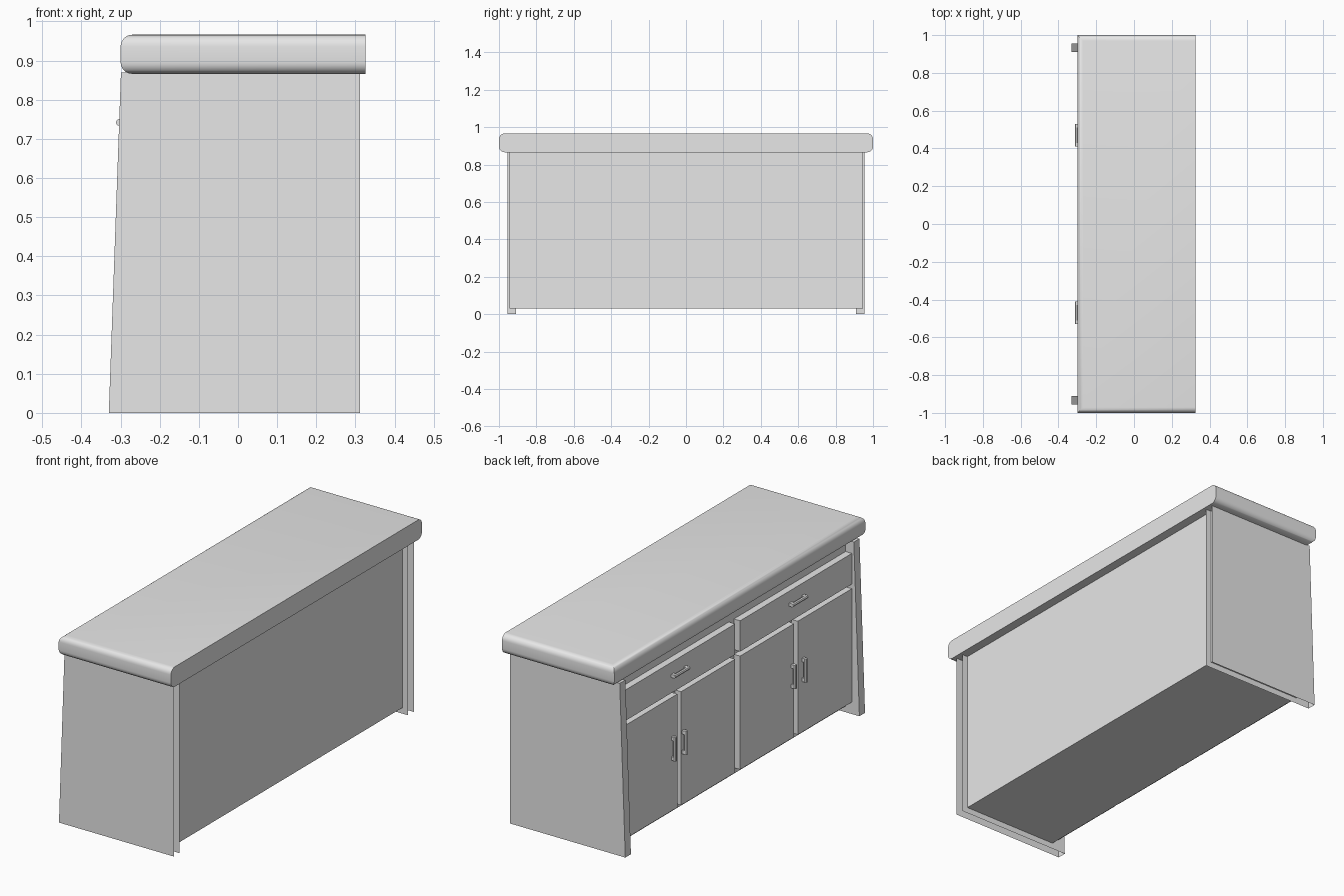
import bpy
import bmesh
from math import sin, cos, radians
from mathutils import Vector, Matrix

cube = bpy.data.objects.get("Cube")
if cube:
    bpy.data.objects.remove(cube, do_unlink=True)

grey = bpy.data.materials.new("light_grey")
grey.use_nodes = True
grey.diffuse_color = (0.8, 0.8, 0.8, 1)
grey.node_tree.nodes["Principled BSDF"].inputs["Base Color"].default_value = (0.8, 0.8, 0.8, 1)


def finish(name, bm, smooth=False):
    bmesh.ops.recalc_face_normals(bm, faces=bm.faces[:])
    mesh = bpy.data.meshes.new(name)
    bm.to_mesh(mesh)
    bm.free()
    mesh.materials.append(grey)
    ob = bpy.data.objects.new(name, mesh)
    bpy.context.collection.objects.link(ob)
    if smooth:
        bpy.ops.object.select_all(action='DESELECT')
        ob.select_set(True)
        bpy.context.view_layer.objects.active = ob
        bpy.ops.object.shade_smooth_by_angle(angle=radians(40))
    return ob


def box(name, x, y, z):
    bm = bmesh.new()
    bmesh.ops.create_cube(bm, size=1)
    for v in bm.verts:
        v.co = Vector([lo + (c + 0.5) * (hi - lo) for c, (lo, hi) in zip(v.co, (x, y, z))])
    return finish(name, bm)


# Worktop: rectangular rings give a rounded rim on three sides, square at the wall
def worktop(low, high, radius, steps=6):
    profile = []
    for centre, start in ((low + radius, -90), (high - radius, 0)):
        for i in range(steps + 1):
            a = radians(start + 90 * i / steps)
            profile.append((radius * (1 - cos(a)), centre + radius * sin(a)))
    bm = bmesh.new()
    rings = []
    for inset, z in profile:
        x0, x1, y = -0.30 + inset, 0.326, 1 - inset
        rings.append([bm.verts.new((px, py, z)) for px, py in
                      ((x0, -y), (x1, -y), (x1, y), (x0, y))])
    for a, b in zip(rings, rings[1:]):
        for i in range(4):
            j = (i + 1) % 4
            bm.faces.new((a[i], a[j], b[j], b[i]))
    bm.faces.new(rings[0])
    bm.faces.new(rings[-1])
    finish("worktop", bm, smooth=True)


# End panel: hollow, open at the wall side and underneath, with a sloping front edge
def end_panel(name, side):
    bm = bmesh.new()
    sheets = []
    for y in (0.91 * side, 0.955 * side):
        sheets.append([bm.verts.new((x, y, z)) for x, z in
                       ((-0.33, 0), (-0.299, 0.87), (0.312, 0.87), (0.312, 0))])
    inner, outer = sheets
    bm.faces.new(inner)
    bm.faces.new(outer)
    for i in range(2):
        bm.faces.new((inner[i], inner[i + 1], outer[i + 1], outer[i]))
    finish(name, bm)


# Handle: bar with two posts, lying along y or standing along z
def handle(name, y, z, upright):
    bm = bmesh.new()
    turn = Matrix.Identity(4) if upright else Matrix.Rotation(radians(90), 4, 'X')
    bmesh.ops.create_cone(bm, cap_ends=True, segments=8, radius1=0.009, radius2=0.009,
                          depth=0.12, matrix=turn)
    for end in (-0.05, 0.05):
        place = turn @ Matrix.Translation((0.01, 0, end)) @ Matrix.Diagonal((0.02, 0.016, 0.018, 1))
        bmesh.ops.create_cube(bm, size=1, matrix=place)
    bmesh.ops.translate(bm, verts=bm.verts[:], vec=(-0.303, y, z))
    finish(name, bm)


worktop(0.866, 0.966, 0.03)
box("cabinet_body", (-0.253, 0.28), (-0.945, 0.945), (0.03, 0.868))

# Drawers, doors and their handles, mirrored about the middle
FRONT = (-0.288, -0.25)
for side, word in ((1, "left"), (-1, "right")):
    def span(a, b):
        return tuple(sorted((a * side, b * side)))

    end_panel(word + "_end_panel", side)
    box(word + "_drawer", FRONT, span(0.02, 0.91), (0.655, 0.81))
    handle(word + "_drawer_handle", 0.47 * side, 0.742, False)
    box(word + "_inner_door", FRONT, span(0.02, 0.45), (0.06, 0.632))
    box(word + "_outer_door", FRONT, span(0.48, 0.91), (0.06, 0.632))
    handle(word + "_inner_door_handle", 0.435 * side, 0.375, True)
    handle(word + "_outer_door_handle", 0.52 * side, 0.375, True)
